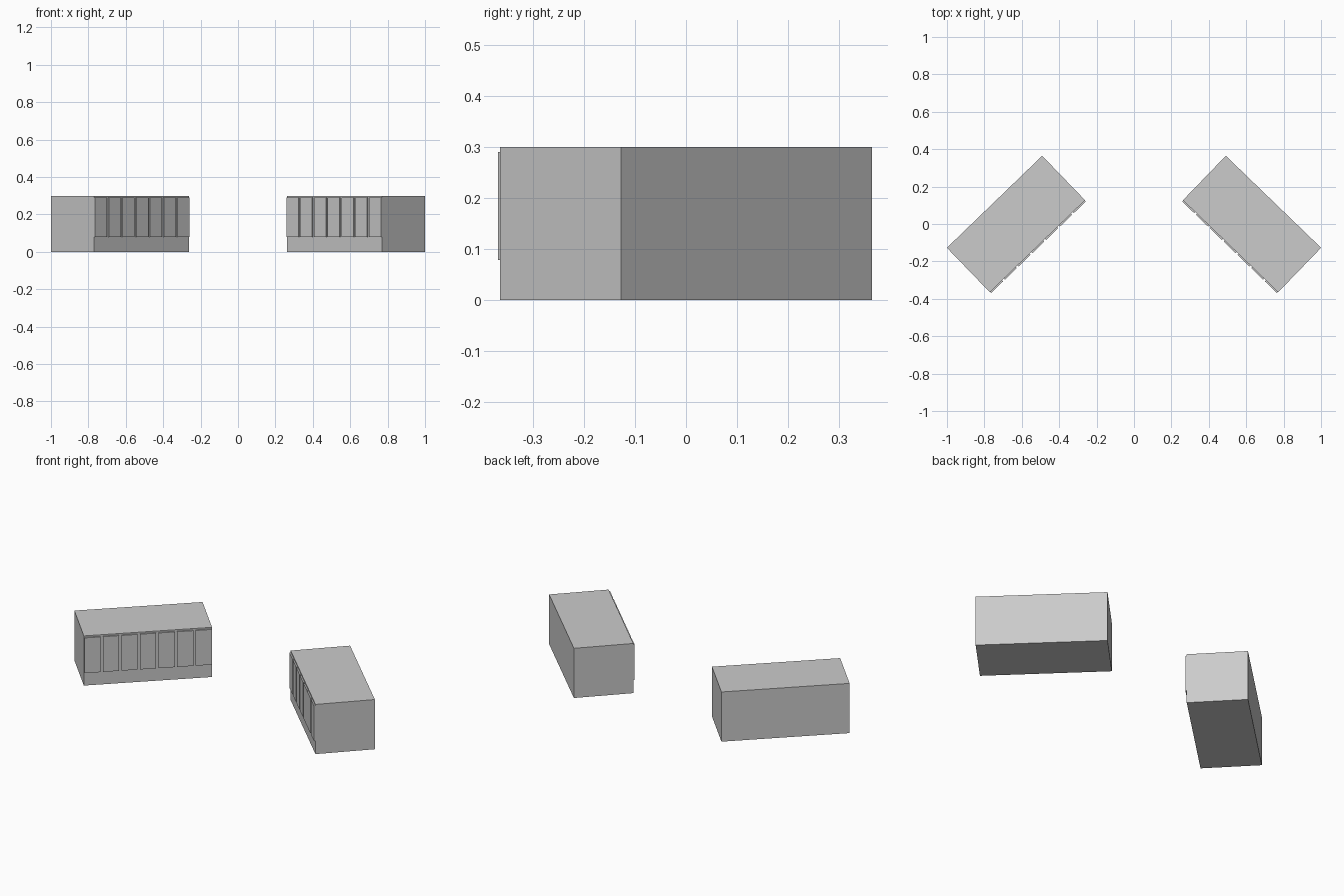
import bpy
from math import radians
from mathutils import Matrix, Vector

if "Cube" in bpy.data.objects:
    bpy.data.objects.remove(bpy.data.objects["Cube"])

LENGTH, DEPTH, HEIGHT = 0.708, 0.33, 0.299
ANGLE = radians(44)
PITCH, PANEL_W, PANEL_T = 0.1022, 0.089, 0.008
PANEL_Z0, PANEL_Z1 = 0.078, 0.29


def box(name, size, center, frame):
    """Box given in the local frame of one cabinet."""
    bpy.ops.mesh.primitive_cube_add(size=1)
    ob = bpy.context.object
    ob.name = name
    ob.data.transform(Matrix.Translation(Vector(center)) @ Matrix.Diagonal((*size, 1)))
    ob.matrix_world = frame
    return ob


for side, label in ((1, "right"), (-1, "left")):
    frame = Matrix.Translation((side * 0.631, 0, 0)) @ Matrix.Rotation(-side * ANGLE, 4, 'Z')

    # Main block
    box(f"{label}_cabinet", (LENGTH, DEPTH, HEIGHT), (0, 0, HEIGHT / 2), frame)

    # Row of seven thin raised front panels, slightly sunk into the block
    for i in range(7):
        box(f"{label}_front_panel_{i + 1}",
            (PANEL_W, PANEL_T + 0.004, PANEL_Z1 - PANEL_Z0),
            ((i - 3) * PITCH, -DEPTH / 2 - PANEL_T / 2 + 0.002, (PANEL_Z0 + PANEL_Z1) / 2),
            frame)
